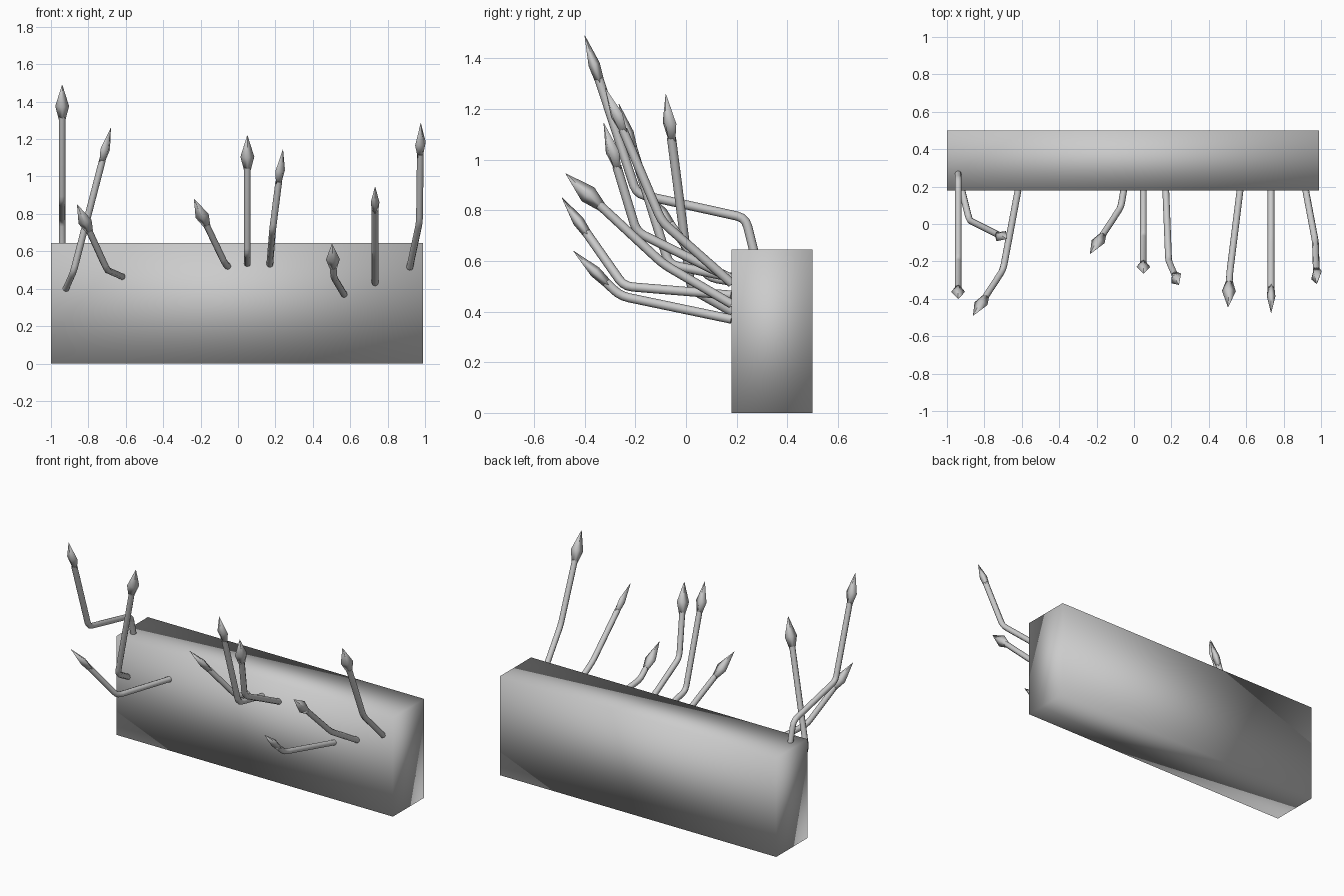
import bpy, bmesh, math
from mathutils import Vector

if "Cube" in bpy.data.objects:
    bpy.data.objects.remove(bpy.data.objects["Cube"])


def finish(name, bm, angle=None):
    bmesh.ops.recalc_face_normals(bm, faces=bm.faces)
    me = bpy.data.meshes.new(name)
    bm.to_mesh(me)
    bm.free()
    ob = bpy.data.objects.new(name, me)
    bpy.context.collection.objects.link(ob)
    for p in me.polygons:
        p.use_smooth = True
    if angle:
        bpy.context.view_layer.objects.active = ob
        ob.select_set(True)
        bpy.ops.object.shade_smooth_by_angle(angle=math.radians(angle))
        ob.select_set(False)
    return ob


def loft(bm, rings):
    loops = [[bm.verts.new(p) for p in r] for r in rings]
    for a, b in zip(loops, loops[1:]):
        n = len(a)
        for i in range(n):
            bm.faces.new((a[i], a[(i + 1) % n], b[(i + 1) % n], b[i]))
    bm.faces.new(loops[0])
    bm.faces.new(loops[-1])


def frame(t, roll=0.0):
    # sideways and upward axes around a direction
    ref = Vector((1, 0, 0))
    u = (ref - t * ref.dot(t)).normalized()
    v = t.cross(u)
    c, s = math.cos(roll), math.sin(roll)
    return u * c + v * s, v * c - u * s


def ring(p, t, ru, rv, n, roll=0.0):
    u, v = frame(t, roll)
    return [p + u * ru * math.cos(2 * math.pi * i / n)
            + v * rv * math.sin(2 * math.pi * i / n) for i in range(n)]


def rounded(pts, r=0.035):
    out = [pts[0]]
    for a, b, c in zip(pts, pts[1:], pts[2:]):
        s = b + (a - b).normalized() * r
        e = b + (c - b).normalized() * r
        for k in range(4):
            q = k / 3
            out.append(s * (1 - q) ** 2 + b * 2 * q * (1 - q) + e * q * q)
    return out + [pts[-1]]


def spike(index, path, roll):
    pts = [Vector(p) for p in path]
    tip = pts[-1]
    d = (tip - pts[-2]).normalized()
    # bent round shaft
    pts[-1] = tip - d * 0.18
    line = rounded(pts)
    rings = []
    for i, p in enumerate(line):
        t = (line[min(i + 1, len(line) - 1)] - line[max(i - 1, 0)]).normalized()
        rings.append(ring(p, t, 0.018, 0.018, 8))
    bm = bmesh.new()
    loft(bm, rings)
    finish(f"spike_shaft_{index}", bm, 50)
    # flattened four-sided point
    prof = [(0.20, 0.017, 0.017), (0.12, 0.037, 0.023), (0.0, 0.001, 0.001)]
    bm = bmesh.new()
    loft(bm, [ring(tip - d * b, d, w, h, 4, math.radians(roll)) for b, w, h in prof])
    finish(f"spike_head_{index}", bm)


# solid block behind the spikes, smooth shaded
bm = bmesh.new()
bmesh.ops.create_cube(bm, size=1)
for v in bm.verts:
    v.co = Vector((v.co.x * 1.99 - 0.005, v.co.y * 0.32 + 0.34, (v.co.z + 0.5) * 0.645))
finish("block", bm)

# spikes: root, bends, tip, then the roll of the flat head
spikes = [
    ([(-0.94, 0.27, 0.63), (-0.94, 0.235, 0.77), (-0.94, -0.195, 0.865), (-0.94, -0.40, 1.49)], 0),
    ([(-0.92, 0.18, 0.40), (-0.88, 0.02, 0.49), (-0.68, -0.08, 1.26)], 45),
    ([(-0.62, 0.18, 0.465), (-0.70, -0.245, 0.50), (-0.86, -0.49, 0.85)], 0),
    ([(-0.055, 0.18, 0.52), (-0.07, 0.09, 0.535), (-0.235, -0.16, 0.88)], 0),
    ([(0.05, 0.18, 0.535), (0.05, -0.067, 0.586), (0.05, -0.265, 1.22)], 0),
    ([(0.17, 0.18, 0.53), (0.185, -0.195, 0.715), (0.24, -0.325, 1.145)], 45),
    ([(0.567, 0.18, 0.37), (0.512, -0.26, 0.462), (0.503, -0.445, 0.64)], 0),
    ([(0.733, 0.18, 0.43), (0.733, -0.09, 0.588), (0.733, -0.475, 0.945)], 90),
    ([(0.918, 0.18, 0.512), (0.97, -0.095, 0.755), (0.977, -0.32, 1.285)], 40),
]
for i, (path, roll) in enumerate(spikes, 1):
    spike(i, path, roll)
